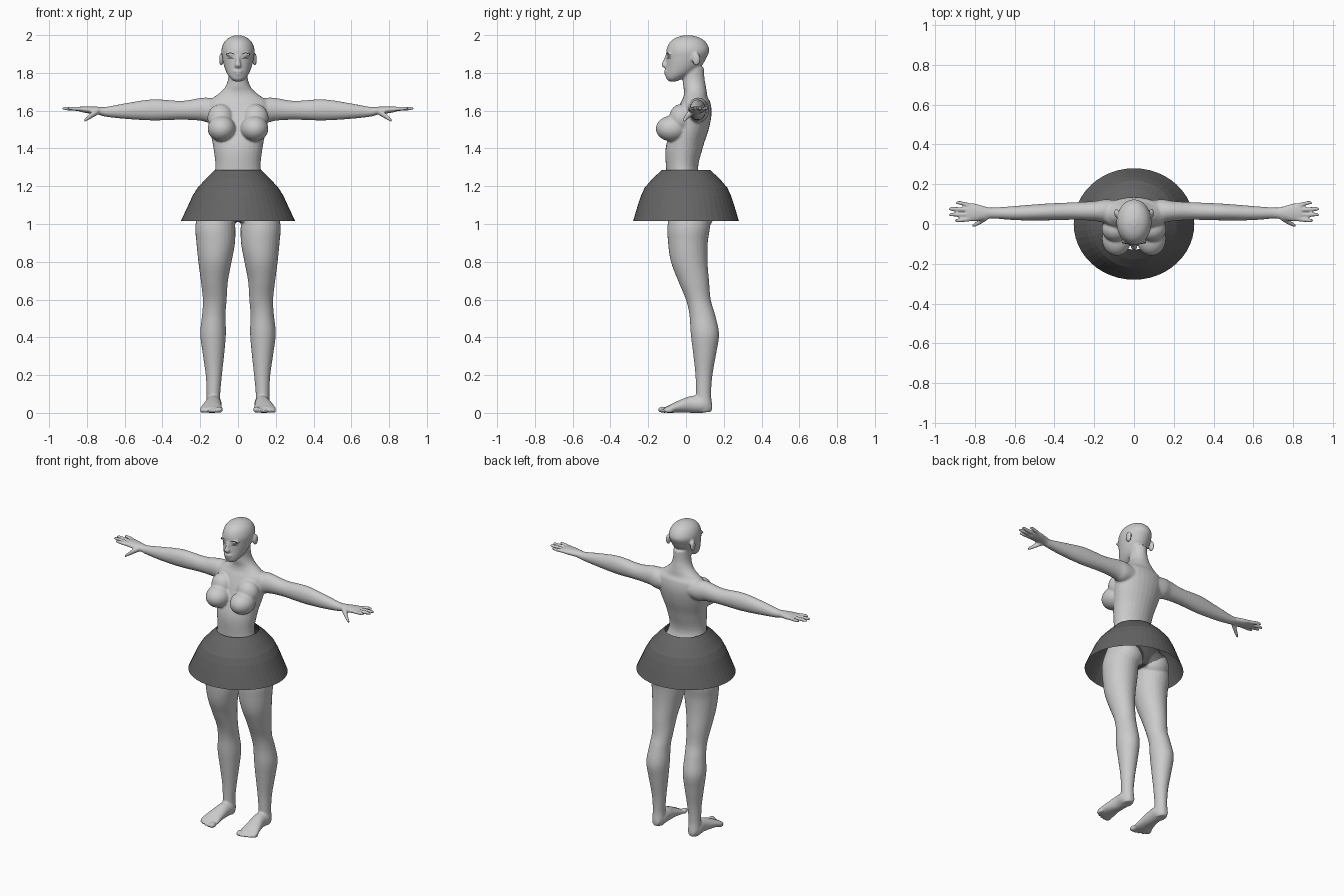
import bpy
import bmesh
from math import sin, cos, pi
from mathutils import Matrix, Vector

cube = bpy.data.objects.get("Cube")
if cube:
    bpy.data.objects.remove(cube, do_unlink=True)


def material(name, value):
    mat = bpy.data.materials.new(name)
    mat.use_nodes = True
    colour = (value, value, value, 1)
    mat.diffuse_color = colour
    mat.node_tree.nodes["Principled BSDF"].inputs["Base Color"].default_value = colour
    return mat


skin = material("light grey skin", .6)
cloth = material("dark grey cloth", .13)
hair = material("brow black", .03)


def finish(bm, name, *materials):
    """Turn the bmesh into a linked, active object."""
    mesh = bpy.data.meshes.new(name)
    bm.to_mesh(mesh)
    bm.free()
    for mat in materials:
        mesh.materials.append(mat)
    obj = bpy.data.objects.new(name, mesh)
    bpy.context.collection.objects.link(obj)
    bpy.ops.object.select_all(action='DESELECT')
    obj.select_set(True)
    bpy.context.view_layer.objects.active = obj
    return obj


def spline(rows, steps):
    """Smoothly interpolate between rows of numbers."""
    rows = [Vector(row) for row in rows]
    last = len(rows) - 1
    result = []
    for i in range(last):
        a, b, c, d = rows[max(i - 1, 0)], rows[i], rows[i + 1], rows[min(i + 2, last)]
        for k in range(steps):
            t = k / steps
            result.append(b + t / 2 * ((c - a) + t * ((2 * a - 5 * b + 4 * c - d)
                                                      + t * (3 * (b - c) + d - a))))
    return result + [rows[last]]


def loft(bm, axis, rows, side=1, sides=28, steps=5, caps=True):
    """Skin ellipses; each row is position on axis, two centres, two radii."""
    others = [n for n in range(3) if n != axis]
    rings = []
    for pos, u, v, ru, rv in spline(rows, steps):
        ring = []
        for k in range(sides):
            angle = 2 * pi * k / sides
            co = Vector((0, 0, 0))
            co[axis] = pos
            co[others[0]] = u + ru * cos(angle)
            co[others[1]] = v + rv * sin(angle)
            co.x *= side
            ring.append(bm.verts.new(co))
        rings.append(ring)
    for low, high in zip(rings, rings[1:]):
        for k in range(sides):
            n = (k + 1) % sides
            bm.faces.new((low[k], low[n], high[n], high[k]))
    if caps:
        bm.faces.new(rings[0])
        bm.faces.new(rings[-1])


def ball(bm, centre, radii):
    matrix = Matrix.Translation(centre) @ Matrix.Diagonal((*radii, 1))
    bmesh.ops.create_uvsphere(bm, u_segments=24, v_segments=16, radius=1, matrix=matrix)


body = bmesh.new()

# Torso and neck
loft(body, 2, [(1.01, 0, .02, .1, .08), (1.08, 0, .02, .19, .11), (1.16, 0, .01, .17, .11),
               (1.28, 0, -.02, .122, .085), (1.4, 0, -.01, .13, .098), (1.5, 0, .02, .15, .1),
               (1.58, 0, .04, .165, .095), (1.64, 0, .05, .165, .08), (1.67, 0, .05, .13, .065),
               (1.7, 0, .05, .09, .06), (1.73, 0, .045, .065, .06), (1.77, 0, .04, .052, .058),
               (1.83, 0, .035, .05, .06)])

# Head, nose and lips
loft(body, 2, [(1.755, 0, -.07, .02, .02), (1.77, 0, -.06, .04, .045), (1.8, 0, -.033, .06, .075),
               (1.84, 0, -.01, .075, .095), (1.88, 0, .002, .084, .106), (1.92, 0, .01, .088, .114),
               (1.96, 0, .01, .075, .097), (1.985, 0, .01, .05, .066), (1.999, 0, .01, .015, .02)])
loft(body, 2, [(1.895, 0, -.1, .01, .008), (1.86, 0, -.11, .011, .014),
               (1.84, 0, -.113, .018, .018), (1.828, 0, -.108, .014, .01)])
ball(body, (0, -.104, 1.808), (.026, .013, .008))
ball(body, (0, -.1, 1.794), (.022, .014, .009))
ball(body, (0, -.08, 1.772), (.025, .02, .018))

legs = [(1.12, .11, .02, .08, .09), (1, .12, .015, .105, .112), (.9, .118, .01, .102, .105),
        (.8, .122, .017, .088, .097), (.7, .125, .04, .072, .082), (.6, .123, .065, .063, .066),
        (.52, .128, .086, .062, .068), (.42, .132, .1, .068, .075), (.32, .13, .099, .058, .062),
        (.2, .128, .095, .043, .045), (.1, .13, .093, .036, .04), (.04, .13, .095, .038, .043),
        (.005, .13, .095, .03, .035)]
foot = [(.137, .13, .03, .02, .02), (.09, .13, .043, .042, .043), (.03, .13, .045, .042, .045),
        (-.04, .138, .033, .052, .032), (-.09, .142, .02, .06, .02), (-.115, .142, .015, .05, .013)]
arm = [(.08, .06, 1.6, .06, .055), (.15, .065, 1.602, .058, .066), (.2, .065, 1.607, .05, .06),
       (.3, .065, 1.602, .044, .05), (.45, .06, 1.604, .042, .056), (.59, .055, 1.598, .036, .042),
       (.7, .055, 1.594, .028, .026), (.74, .055, 1.6, .031, .021), (.8, .058, 1.605, .045, .018),
       (.84, .06, 1.608, .042, .013)]
fingers = [(.025, .9, .018), (.048, .93, .047), (.07, .93, .076), (.093, .895, .106)]

for side in (-1, 1):
    # Legs, feet and toes
    loft(body, 2, legs, side)
    loft(body, 1, foot, side)
    for n in range(5):
        size = .02 if n == 0 else .014 - n * .0007
        ball(body, (side * (.098 + n * .023), -.122 + n * n * .002, size * .85),
             (size * .9, .026, size * .85))
    ball(body, (side * .1, .07, 1.05), (.09, .078, .085))
    # Chest
    ball(body, (side * .087, -.075, 1.505), (.074, .085, .068))
    ball(body, (side * .092, -.025, 1.56), (.07, .065, .075))
    # Arms and hands
    loft(body, 0, arm, side)
    for root, reach, tip in fingers:
        loft(body, 0, [(.82, root, 1.607, .012, .012), (reach - .02, tip, 1.612, .01, .01),
                       (reach, tip, 1.612, .006, .006)], side, 12)
    loft(body, 0, [(.74, .035, 1.597, .018, .018), (.78, .008, 1.572, .014, .016),
                   (.815, -.012, 1.547, .008, .009)], side, 12)
    # Ears and brow ridges
    ball(body, (side * .088, .055, 1.872), (.012, .022, .034))
    ball(body, (side * .036, -.088, 1.897), (.03, .014, .009))

bmesh.ops.recalc_face_normals(body, faces=body.faces)
figure = finish(body, "body", skin, cloth)
remesh = figure.modifiers.new("merge", 'REMESH')
remesh.mode = 'VOXEL'
remesh.voxel_size = .006
remesh.use_smooth_shade = True
smooth = figure.modifiers.new("soften", 'SMOOTH')
smooth.factor = .5
smooth.iterations = 5
for name in ("merge", "soften"):
    bpy.ops.object.modifier_apply(modifier=name)

# Briefs: the part of the hips above a slanted leg line
for face in figure.data.polygons:
    x, y, z = face.center
    face.material_index = int(1.21 > z > 1 + .7 * abs(x) and abs(x) < .24)
    face.use_smooth = True

# Skirt: an open flared shell in flat bands
shell = bmesh.new()
loft(shell, 2, [(1.285, 0, 0, .125, .128), (1.24, 0, 0, .17, .178), (1.19, 0, 0, .215, .22),
                (1.15, 0, 0, .24, .238), (1.1, 0, 0, .263, .255), (1.015, 0, 0, .303, .28)],
     sides=48, steps=1, caps=False)
bmesh.ops.recalc_face_normals(shell, faces=shell.faces)
finish(shell, "skirt", cloth)


def face_strip(name, inner, outer, height, arch, thick):
    """A thin tapered arc on each side, pressed onto the face."""
    bm = bmesh.new()
    count = 12
    for side in (-1, 1):
        pairs = []
        for k in range(count + 1):
            t = k / count
            x = side * (inner + (outer - inner) * t)
            z = height + arch * sin(pi * t)
            half = thick * (.25 + .75 * sin(pi * t)) / 2
            pairs.append([bm.verts.new((x, -.3, z + d)) for d in (-half, half)])
        for a, b in zip(pairs, pairs[1:]):
            bm.faces.new((a[0], b[0], b[1], a[1])[::side])
    obj = finish(bm, name, hair)
    wrap = obj.modifiers.new("press", 'SHRINKWRAP')
    wrap.target = figure
    wrap.wrap_method = 'PROJECT'
    wrap.use_project_y = True
    wrap.use_positive_direction = True
    wrap.offset = .002


# Brows and lashes
face_strip("eyebrows", .016, .064, 1.897, .008, .006)
face_strip("eyelashes", .02, .056, 1.874, .006, .005)
